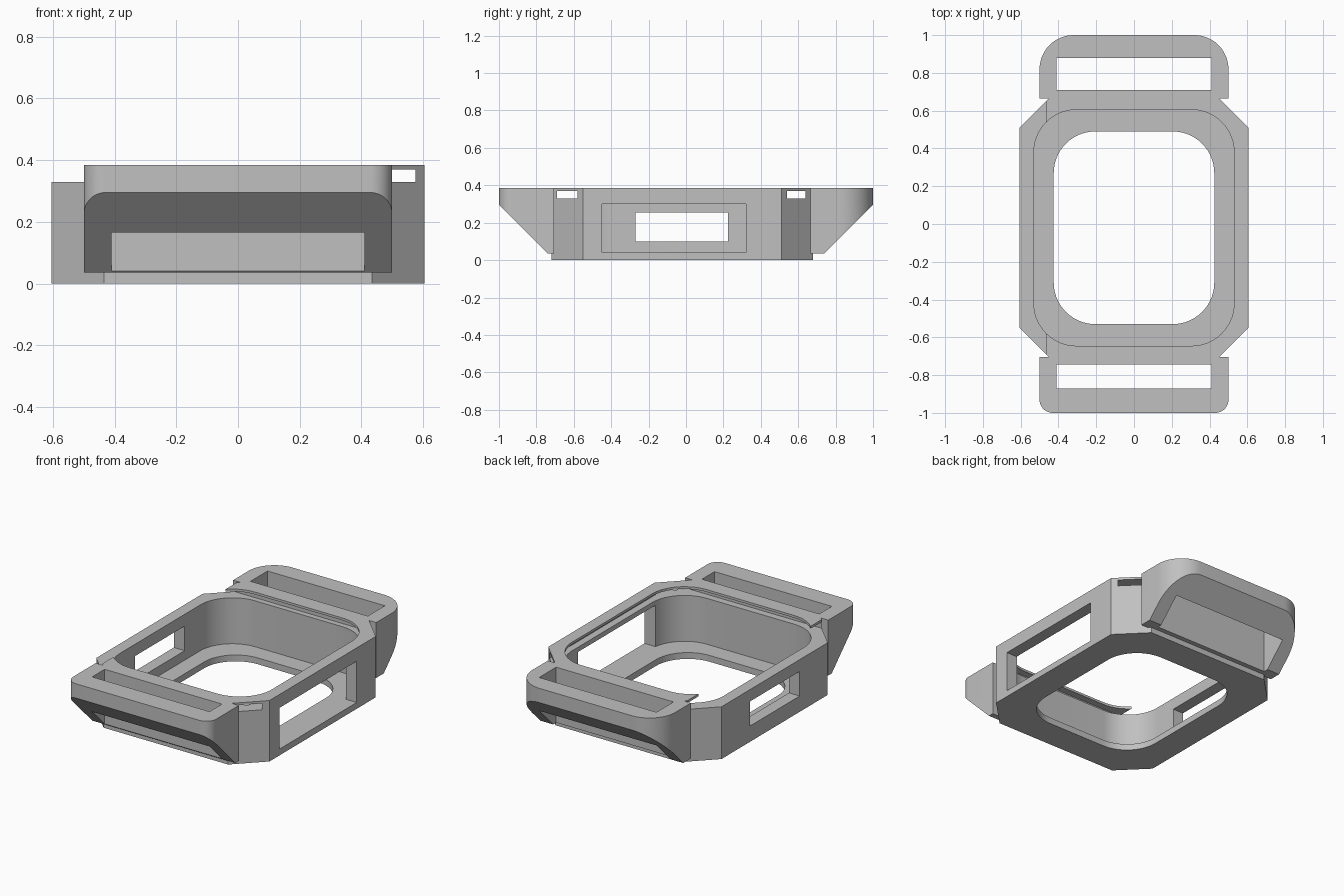
import bpy, bmesh, math
from mathutils import Vector

if "Cube" in bpy.data.objects:
    bpy.data.objects.remove(bpy.data.objects["Cube"], do_unlink=True)

TOP = 0.385
grey = bpy.data.materials.new("matte grey")
grey.use_nodes = True
grey.diffuse_color = (0.53, 0.53, 0.53, 1)
grey.node_tree.nodes["Principled BSDF"].inputs["Base Color"].default_value = grey.diffuse_color


def prism(name, outline, z0, z1, cut=None):
    """Extrude a plan outline; optionally trim what lies beyond a plane."""
    bm = bmesh.new()
    face = bm.faces.new([bm.verts.new((x, y, z0)) for x, y in outline])
    ext = bmesh.ops.extrude_face_region(bm, geom=[face])
    for v in ext["geom"]:
        if isinstance(v, bmesh.types.BMVert):
            v.co.z = z1
    if cut:
        point, normal = cut
        res = bmesh.ops.bisect_plane(bm, geom=bm.verts[:] + bm.edges[:] + bm.faces[:],
                                     plane_co=point, plane_no=normal, clear_outer=True)
        edges = [e for e in res["geom_cut"] if isinstance(e, bmesh.types.BMEdge)]
        bmesh.ops.contextual_create(bm, geom=edges)
    bmesh.ops.recalc_face_normals(bm, faces=bm.faces[:])
    mesh = bpy.data.meshes.new(name)
    bm.to_mesh(mesh)
    bm.free()
    mesh.materials.append(grey)
    obj = bpy.data.objects.new(name, mesh)
    bpy.context.collection.objects.link(obj)
    return obj


def rounded(x, y0, y1, radii, steps=14):
    """Symmetric rectangle; radii are for the y0 corners and the y1 corners."""
    pts = []
    for sx, low, start in ((1, True, -90), (1, False, 0), (-1, False, 90), (-1, True, 180)):
        r = radii[0] if low else radii[1]
        cx, cy = sx * (x - r), (y0 + r if low else y1 - r)
        if r == 0:
            pts.append((cx, cy))
            continue
        for i in range(steps + 1):
            a = math.radians(start + 90 * i / steps)
            pts.append((cx + r * math.cos(a), cy + r * math.sin(a)))
    return pts


def box(name, x0, x1, y0, y1, z0, z1):
    return prism(name, [(x0, y0), (x1, y0), (x1, y1), (x0, y1)], z0, z1)


def combine(target, tool, operation):
    tool.hide_render = True
    mod = target.modifiers.new(operation, 'BOOLEAN')
    mod.operation = operation
    mod.solver = 'EXACT'
    mod.object = tool
    bpy.context.view_layer.objects.active = target
    bpy.ops.object.modifier_apply(modifier=mod.name)
    bpy.data.objects.remove(tool, do_unlink=True)


# Eight-sided case body
half = [(0.435, -0.72), (0.605, -0.55), (0.605, 0.51), (0.435, 0.68)]
case = prism("case_frame", half + [(-x, y) for x, y in reversed(half)], 0, TOP)

# Strap lugs with sloped undersides
front_lug = prism("front_lug", rounded(0.5, -1, -0.705, (0.07, 0)), 0.035, TOP,
                  (Vector((0, -1, 0.295)), Vector((0, -1, -1))))
back_lug = prism("back_lug", rounded(0.5, 0.665, 1, (0, 0.18)), 0.035, TOP,
                 (Vector((0, 1, 0.295)), Vector((0, 1, -1))))
for lug in (front_lug, back_lug):
    combine(case, lug, 'UNION')

cutters = [
    # Main cavity and floor opening
    prism("cavity", rounded(0.53, -0.645, 0.605, (0.225, 0.225)), 0.04, 0.5),
    prism("floor_opening", rounded(0.425, -0.53, 0.49, (0.22, 0.22)), -0.1, 0.1),
    # Strap slots
    box("front_strap_slot", -0.41, 0.41, -0.87, -0.745, -0.1, 0.5),
    box("back_strap_slot", -0.41, 0.41, 0.71, 0.88, -0.1, 0.5),
    # Side windows
    box("left_window", 0.48, 0.7, -0.45, 0.32, 0.04, 0.30),
    box("right_window", -0.7, -0.48, -0.27, 0.225, 0.10, 0.255),
    # Groove for a sliding cover, open at the right side
    box("cover_groove", -0.7, 0.575, -0.69, 0.64, 0.33, 0.37),
    box("cover_entry", -0.7, -0.465, -0.70, 0.66, 0.33, 0.5),
]
for cutter in cutters:
    combine(case, cutter, 'DIFFERENCE')

# Smooth rounded corners, crisp edges elsewhere
bpy.ops.object.select_all(action='DESELECT')
case.select_set(True)
bpy.context.view_layer.objects.active = case
bpy.ops.object.shade_smooth_by_angle(angle=math.radians(30))
